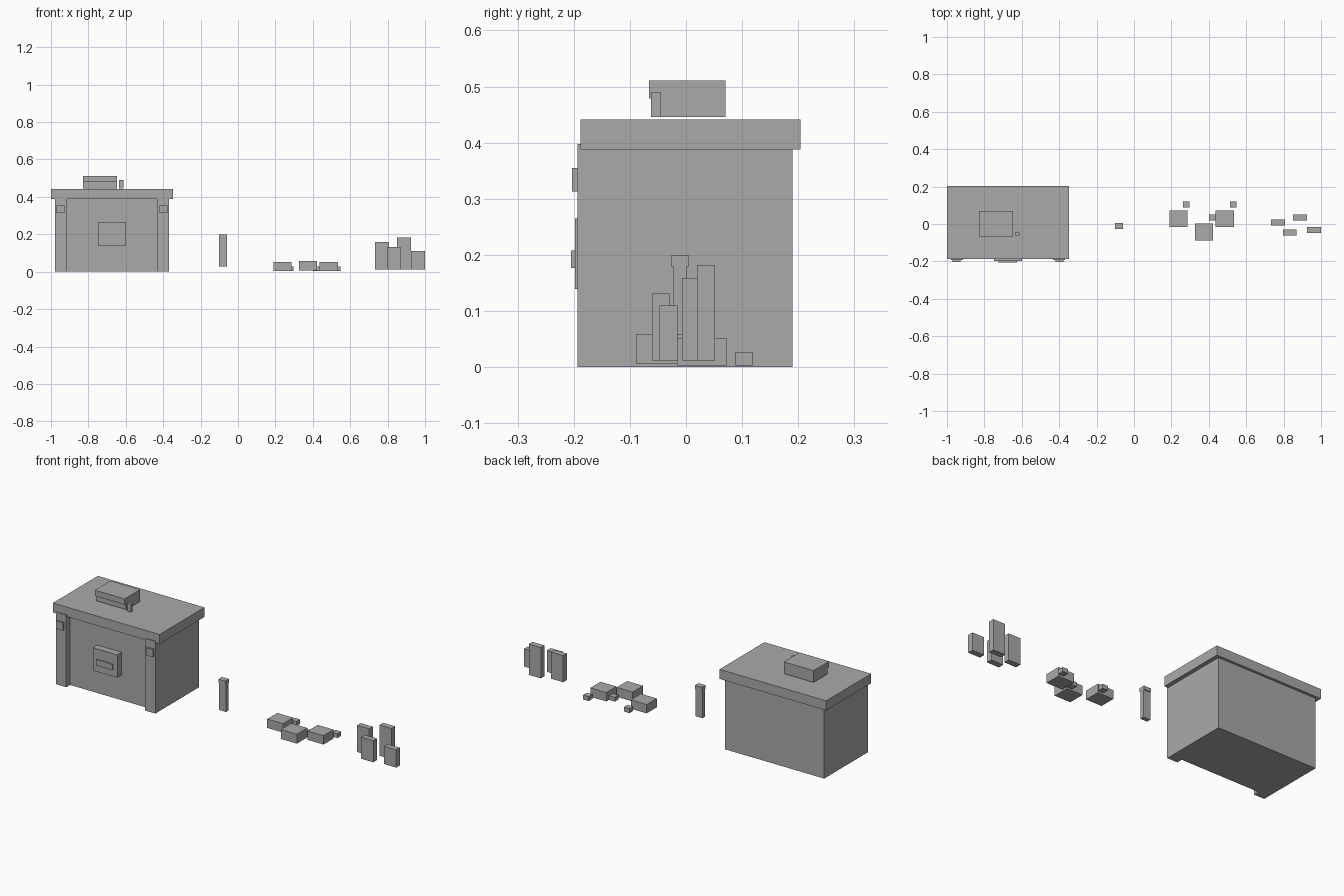
import bpy
import bmesh

default_cube = bpy.data.objects.get("Cube")
if default_cube:
    bpy.data.objects.remove(default_cube, do_unlink=True)

GREY = (0.4, 0.4, 0.4, 1.0)
grey = bpy.data.materials.new("plain grey")
grey.use_nodes = True
grey.diffuse_color = GREY
grey.node_tree.nodes["Principled BSDF"].inputs["Base Color"].default_value = GREY


def prism(name, x, profile):
    """Extrude a closed (y, z) profile across the x range."""
    bm = bmesh.new()
    face = bm.faces.new([bm.verts.new((x[0], y, z)) for y, z in profile])
    result = bmesh.ops.extrude_face_region(bm, geom=[face])
    moved = [v for v in result["geom"] if isinstance(v, bmesh.types.BMVert)]
    bmesh.ops.translate(bm, verts=moved, vec=(x[1] - x[0], 0, 0))
    bmesh.ops.recalc_face_normals(bm, faces=bm.faces)
    mesh = bpy.data.meshes.new(name)
    bm.to_mesh(mesh)
    bm.free()
    mesh.materials.append(grey)
    obj = bpy.data.objects.new(name, mesh)
    bpy.context.collection.objects.link(obj)
    return obj


def box(name, x, y, z):
    return prism(name, x, [(y[0], z[0]), (y[1], z[0]), (y[1], z[1]), (y[0], z[1])])


# Counter: body, overhanging top
CENTRE = -0.674
box("counter_body", (-0.978, -0.37), (-0.16, 0.19), (0, 0.39))
box("counter_top", (-1.0, -0.348), (-0.188, 0.204), (0.388, 0.441))

# Front pillars with square studs, mirrored about the counter centre
for side, label in ((-1, "right"), (1, "left")):
    def span(near, far):
        return sorted((CENTRE + side * near, CENTRE + side * far))
    box(f"pillar_{label}", span(0.241, 0.304), (-0.193, -0.16), (0, 0.398))
    box(f"pillar_stud_{label}", span(0.254, 0.296), (-0.203, -0.193), (0.313, 0.355))

# Front plaque with a raised bar
box("plaque", (-0.749, -0.599), (-0.198, -0.16), (0.139, 0.265))
box("plaque_bar", (-0.724, -0.625), (-0.205, -0.198), (0.177, 0.208))

# Case on the counter with an overhanging front lip, and its small peg
prism("counter_case", (-0.829, -0.647),
      [(-0.052, 0.446), (0.07, 0.446), (0.07, 0.511),
       (-0.066, 0.511), (-0.066, 0.479), (-0.052, 0.479)])
box("case_peg", (-0.636, -0.612), (-0.062, -0.045), (0.446, 0.49))

# Free-standing post with a wider cap
prism("capped_post", (-0.101, -0.058),
      [(-0.022, 0.027), (0.001, 0.027), (0.001, 0.179), (0.005, 0.179),
       (0.005, 0.199), (-0.027, 0.199), (-0.027, 0.179), (-0.022, 0.179)])

# Low blocks: x start, y start, y end, bottom, top
for i, (x, y0, y1, z0, z1) in enumerate((
        (0.19, -0.016, 0.072, 0.003, 0.052),
        (0.325, -0.089, 0.002, 0.006, 0.058),
        (0.437, -0.016, 0.072, 0.003, 0.052))):
    box(f"low_block_{i + 1}", (x, x + 0.097), (y0, y1), (z0, z1))

# Small cubes beside the blocks
for i, (x, y) in enumerate(((0.262, 0.087), (0.4, 0.018), (0.512, 0.087))):
    box(f"small_cube_{i + 1}", (x, x + 0.035), (y, y + 0.032), (0.003, 0.027))

# Upright slabs: x start, y start, top
for i, (x, y, top) in enumerate((
        (0.733, -0.007, 0.159), (0.796, -0.061, 0.131),
        (0.851, 0.02, 0.182), (0.926, -0.047, 0.11))):
    box(f"upright_slab_{i + 1}", (x, x + 0.074), (y, y + 0.032), (0.012, top))
